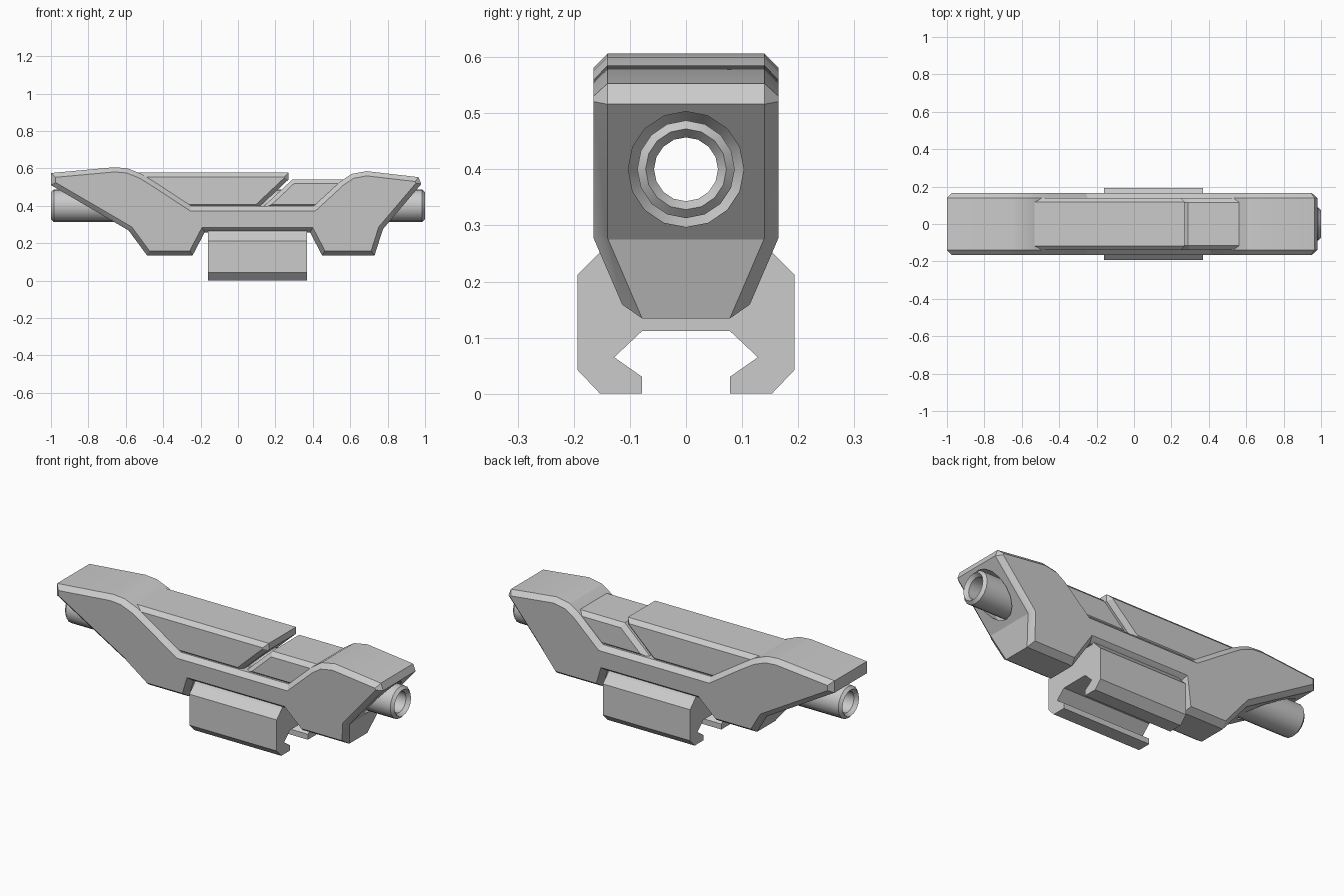
import bpy, bmesh, math
from mathutils import Vector

if "Cube" in bpy.data.objects:
    bpy.data.objects.remove(bpy.data.objects["Cube"])

grey = bpy.data.materials.new("matte_grey")
grey.use_nodes = True
grey.diffuse_color = (0.6, 0.6, 0.6, 1)
grey.node_tree.nodes["Principled BSDF"].inputs["Base Color"].default_value = (0.6, 0.6, 0.6, 1)


def finish(name, bm):
    bmesh.ops.recalc_face_normals(bm, faces=bm.faces[:])
    mesh = bpy.data.meshes.new(name)
    bm.to_mesh(mesh)
    bm.free()
    mesh.materials.append(grey)
    obj = bpy.data.objects.new(name, mesh)
    bpy.context.collection.objects.link(obj)
    return obj


def smooth(obj, degrees):
    bpy.ops.object.select_all(action="DESELECT")
    obj.select_set(True)
    bpy.context.view_layer.objects.active = obj
    bpy.ops.object.shade_smooth_by_angle(angle=math.radians(degrees))


def inset(points, d):
    """Move every side of a counter-clockwise outline inwards by d."""
    pts = [Vector(p) for p in points]
    result = []
    for i, p in enumerate(pts):
        a = (p - pts[i - 1]).normalized()
        b = (pts[(i + 1) % len(pts)] - p).normalized()
        na, nb = Vector((-a.y, a.x)), Vector((-b.y, b.x))
        result.append(p + (na + nb) * d / (1 + na.dot(nb)))
    return result


def skin(bm, rings, wrap=False):
    """Join rings of vertices; cap the ends, or join the last to the first."""
    n = len(rings[0])
    pairs = list(zip(rings, rings[1:])) + ([(rings[-1], rings[0])] if wrap else [])
    for r, s in pairs:
        for i in range(n):
            j = (i + 1) % n
            bm.faces.new((r[i], r[j], s[j], s[i]))
    if not wrap:
        bm.faces.new(rings[0])
        bm.faces.new(rings[-1])


def slab(outline, half_width, d):
    """Side outline in x and z, extruded along y with chamfered rims."""
    bm = bmesh.new()
    small = inset(outline, d)
    layers = ((small, -half_width), (outline, d - half_width),
              (outline, half_width - d), (small, half_width))
    skin(bm, [[bm.verts.new((x, y, z)) for x, z in pts] for pts, y in layers])
    return bm


def lathe(name, profile, wrap, sides=16, height=0.4):
    """Turn (x, radius) points around the long axis."""
    bm = bmesh.new()
    rings = []
    for x, r in profile:
        angles = [math.tau * k / sides for k in range(sides)]
        rings.append([bm.verts.new((x, r * math.cos(a), height + r * math.sin(a)))
                      for a in angles])
    skin(bm, rings, wrap)
    return finish(name, bm)


# Main body: chamfered side outline, narrowed below the waist line
body_outline = [
    (-1, .51), (-.585, .268), (-.486, .134), (-.243, .134), (-.178, .258),
    (.385, .258), (.45, .134), (.73, .134), (.775, .275), (.98, .516),
    (.965, .553), (.687, .585), (.607, .57), (.55, .532), (.405, .398),
    (-.249, .398), (-.435, .52), (-.515, .57), (-.59, .6), (-.66, .606), (-1, .575)]
waist = 0.278
bm = slab(body_outline, 0.165, 0.025)
bmesh.ops.bisect_plane(bm, geom=bm.verts[:] + bm.edges[:] + bm.faces[:],
                       plane_co=(0, 0, waist), plane_no=(0, 0, 1))
for v in bm.verts:
    if v.co.z < waist:
        v.co.y -= math.copysign(0.43 * (waist - v.co.z), v.co.y)
body = finish("main_body", bm)

# Raised top covers, long and short
long_cover = finish("long_top_cover", slab(
    [(-.6, .577), (-.3, .385), (.105, .385), (.27, .54), (.27, .577)], 0.14, 0.022))
short_cover = finish("short_top_cover", slab(
    [(.29, .54), (.125, .385), (.45, .385), (.6, .54)], 0.138, 0.022))

# Bore through the body and covers, with flared recesses at both ends
cutter = lathe("bore_cutter", [(-1.2, .103), (-.72, .103), (-.68, .08),
                               (.74, .08), (.78, .103), (1.2, .103)], False)
cutter.hide_render = True
for obj in (body, long_cover, short_cover):
    mod = obj.modifiers.new("bore", "BOOLEAN")
    mod.operation = "DIFFERENCE"
    mod.solver = "EXACT"
    mod.object = cutter
    bpy.context.view_layer.objects.active = obj
    bpy.ops.object.modifier_apply(modifier=mod.name)
    smooth(obj, 20)
bpy.data.objects.remove(cutter)

# Open tube running from end to end
tube = lathe("through_tube", [(-1, .072), (-.985, .087), (.985, .087), (1, .072),
                              (.98, .057), (-.98, .057)], True)
smooth(tube, 30)

# Rail clamp: mirrored cross-section extruded along the length
half = [(.078, .112), (.128, .065), (.078, .03), (.078, 0), (.153, 0),
        (.193, .042), (.193, .212), (.15, .255), (.135, .275)]
section = half + [(-y, z) for y, z in reversed(half)]
bm = bmesh.new()
skin(bm, [[bm.verts.new((x, y, z)) for y, z in section] for x in (-.16, .37)])
finish("rail_clamp", bm)
